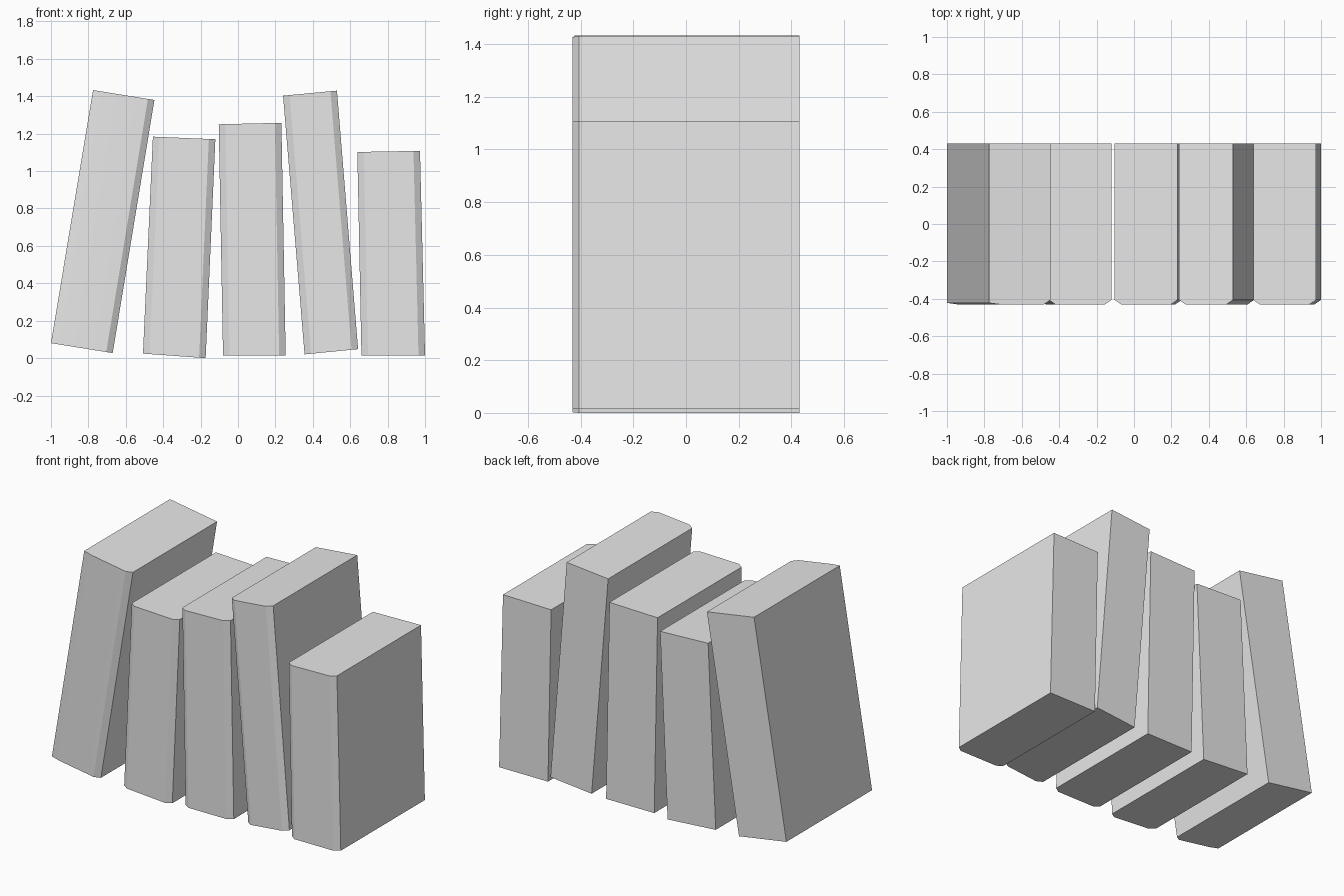
import bpy
import bmesh
from math import radians
from mathutils import Vector

cube = bpy.data.objects.get("Cube")
if cube:
    bpy.data.objects.remove(cube, do_unlink=True)

# Single plain grey
grey = bpy.data.materials.new("plain grey")
grey.use_nodes = True
grey.diffuse_color = (0.8, 0.8, 0.8, 1)
grey.node_tree.nodes["Principled BSDF"].inputs["Base Color"].default_value = grey.diffuse_color

HALF_DEPTH = 0.43
RIGHT_CHAMFER = (0.035, 0.024)   # width, depth


def book(name, bottom_left, bottom_right, top_right, top_left, left_chamfer=RIGHT_CHAMFER):
    """Block with a chamfered spine, swept from its bottom edge to its top edge."""
    bm = bmesh.new()
    rings = []
    for start, end in ((bottom_left, bottom_right), (top_left, top_right)):
        a = Vector((start[0], 0, start[1]))
        b = Vector((end[0], 0, end[1]))
        width = (b - a).length
        lw, ld = left_chamfer
        rw, rd = RIGHT_CHAMFER
        outline = [
            (0, HALF_DEPTH),
            (0, ld - HALF_DEPTH),
            (lw, -HALF_DEPTH),
            (width - rw, -HALF_DEPTH),
            (width, rd - HALF_DEPTH),
            (width, HALF_DEPTH),
        ]
        ring = []
        for across, depth in outline:
            point = a.lerp(b, across / width)
            point.y = depth
            ring.append(bm.verts.new(point))
        rings.append(ring)
    low, high = rings
    bm.faces.new(low)
    bm.faces.new(high)
    count = len(low)
    for i in range(count):
        j = (i + 1) % count
        bm.faces.new((low[i], low[j], high[j], high[i]))
    bmesh.ops.recalc_face_normals(bm, faces=bm.faces)

    mesh = bpy.data.meshes.new(name)
    bm.to_mesh(mesh)
    bm.free()
    mesh.materials.append(grey)
    obj = bpy.data.objects.new(name, mesh)
    bpy.context.collection.objects.link(obj)
    bpy.ops.object.select_all(action="DESELECT")
    obj.select_set(True)
    bpy.context.view_layer.objects.active = obj
    bpy.ops.object.shade_smooth_by_angle(angle=radians(25))


# Row of leaning books, the first with a much shallower left chamfer
book("leaning_tall_book", (-1, 0.08), (-0.67, 0.027), (-0.447, 1.38), (-0.775, 1.433),
     left_chamfer=(0.06, 0.008))
book("short_book", (-0.508, 0.024), (-0.173, 0), (-0.121, 1.17), (-0.455, 1.184))
book("middle_book", (-0.08, 0.015), (0.255, 0.015), (0.232, 1.258), (-0.103, 1.25))
book("narrow_tall_book", (0.356, 0.02), (0.642, 0.048), (0.529, 1.43), (0.241, 1.403))
book("end_book", (0.66, 0.015), (1, 0.015), (0.973, 1.108), (0.638, 1.102))
